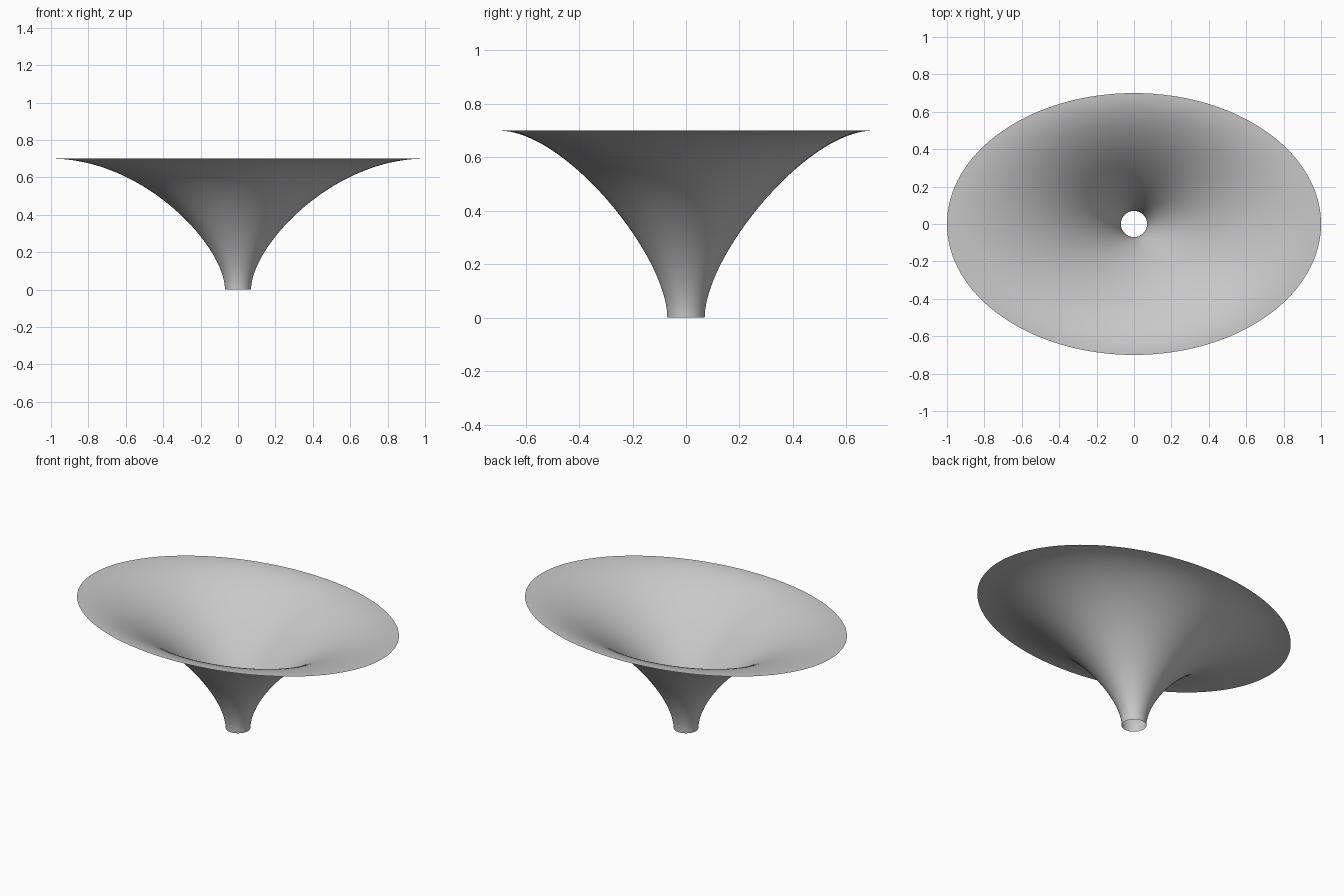
import bpy
import bmesh
from math import cos, sin, tau

cube = bpy.data.objects.get("Cube")
if cube:
    bpy.data.objects.remove(cube)

SIDES, STEPS = 128, 40

# Control rings of the flare: (half width, half depth, height)
RINGS = [(0.07, 0.07, 0.0), (0.07, 0.07, 0.23), (0.50, 0.45, 0.70), (1.0, 0.70, 0.70)]


def blend(t):
    """Cubic blend of the control rings."""
    s = 1 - t
    weights = (s**3, 3 * s * s * t, 3 * s * t * t, t**3)
    return [sum(w * ring[i] for w, ring in zip(weights, RINGS)) for i in range(3)]


# Plain grey surface
grey = bpy.data.materials.new("plain grey")
grey.use_nodes = True
colour = (0.58, 0.58, 0.58, 1)
grey.diffuse_color = colour
grey.node_tree.nodes["Principled BSDF"].inputs["Base Color"].default_value = colour

# Open funnel lofted from a round spout to an oval rim
bm = bmesh.new()
loops = []
for step in range(STEPS + 1):
    width, depth, height = blend(step / STEPS)
    loops.append([bm.verts.new((width * cos(tau * k / SIDES), depth * sin(tau * k / SIDES), height))
                  for k in range(SIDES)])
for low, high in zip(loops, loops[1:]):
    for k in range(SIDES):
        n = (k + 1) % SIDES
        bm.faces.new((low[k], low[n], high[n], high[k])).smooth = True

mesh = bpy.data.meshes.new("funnel")
bm.to_mesh(mesh)
bm.free()
mesh.materials.append(grey)
funnel = bpy.data.objects.new("funnel", mesh)
bpy.context.collection.objects.link(funnel)
